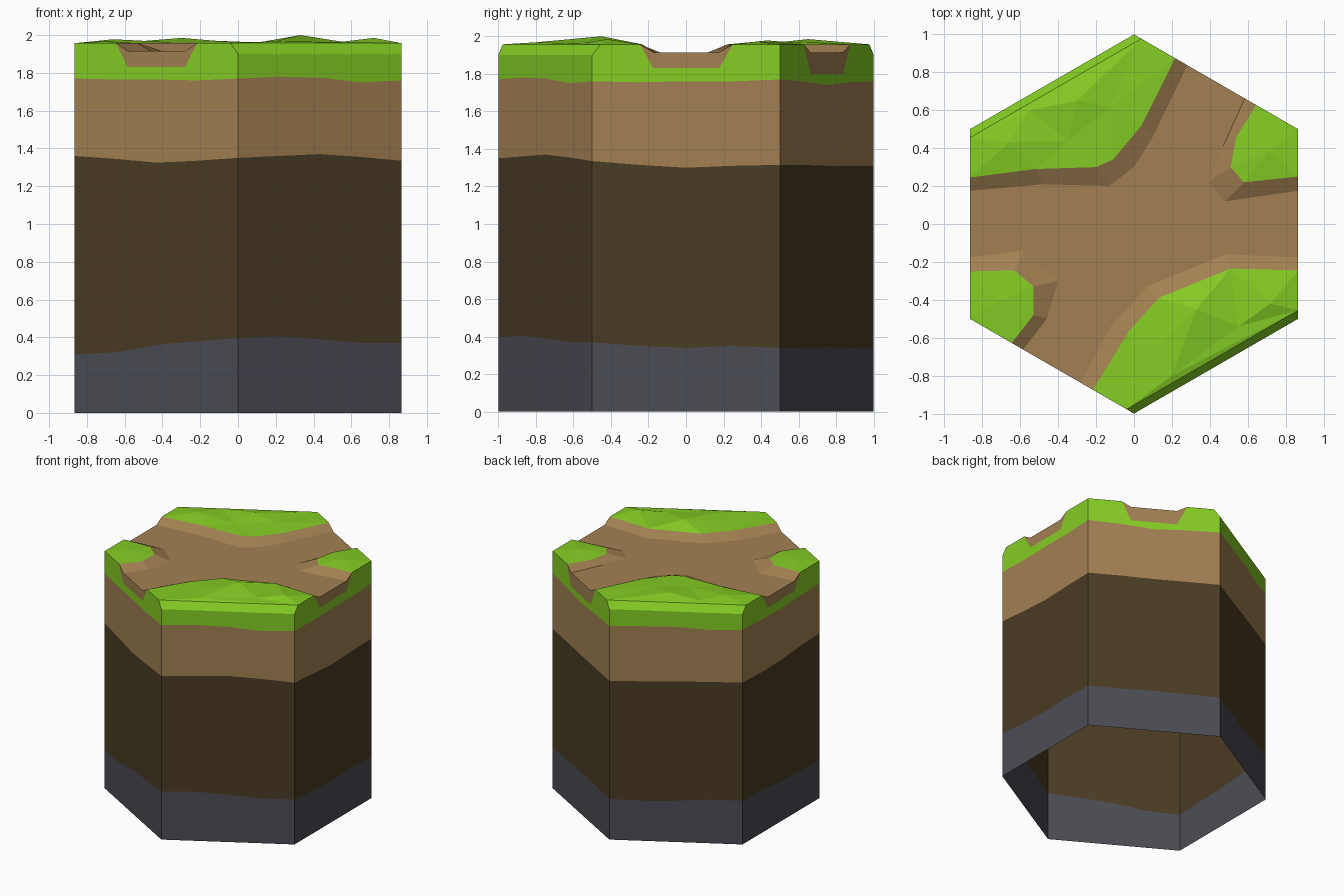
import bpy
from mathutils import Vector
from mathutils.geometry import delaunay_2d_cdt

if "Cube" in bpy.data.objects:
    bpy.data.objects.remove(bpy.data.objects["Cube"])

R = 0.8660254
CORNERS = [Vector(c) for c in ((0, -1), (R, -.5), (R, .5), (0, 1), (-R, .5), (-R, -.5))]
ROAD_Z, GRASS_Z, RIM_Z, BEV = 1.915, 1.957, 1.90, 0.045


def material(name, rgb):
    lin = [((c / 255 + .055) / 1.055) ** 2.4 for c in rgb]
    m = bpy.data.materials.new(name)
    m.diffuse_color = (*lin, 1)
    m.use_nodes = True
    m.node_tree.nodes["Principled BSDF"].inputs["Base Color"].default_value = m.diffuse_color
    return m


GRASS = material("grass green", (133, 205, 36))
DIRT = material("light brown dirt", (162, 128, 82))
SOIL = material("dark brown soil", (74, 60, 36))
STONE = material("slate stone", (75, 75, 84))


def build(name, polys, mat):
    """Object from a list of polygons, each a list of 3D points."""
    verts, faces = [], []
    for p in polys:
        faces.append(range(len(verts), len(verts) + len(p)))
        verts += [tuple(v) for v in p]
    me = bpy.data.meshes.new(name)
    me.from_pydata(verts, [], [list(f) for f in faces])
    me.materials.append(mat)
    me.update()
    ob = bpy.data.objects.new(name, me)
    bpy.context.collection.objects.link(ob)
    return ob


def on_side(s, t, z):
    p = CORNERS[s].lerp(CORNERS[(s + 1) % 6], t)
    return Vector((p.x, p.y, z))


# Wavy layer heights around the rim, four samples per side, starting at the front corner
stone_top = [.395, .405, .39, .37, .37, .35, .34, .35, .34, .34, .345, .34,
             .335, .33, .34, .36, .36, .35, .33, .32, .31, .32, .36, .38]
soil_top = [1.35, 1.36, 1.37, 1.355, 1.335, 1.315, 1.30, 1.31, 1.315, 1.315, 1.31, 1.31,
            1.31, 1.315, 1.325, 1.33, 1.335, 1.325, 1.33, 1.35, 1.36, 1.345, 1.325, 1.335]
dirt_top = [1.77, 1.78, 1.775, 1.75, 1.76, 1.755, 1.76, 1.76, 1.77, 1.76, 1.74, 1.755,
            1.76, 1.77, 1.775, 1.76, 1.77, 1.76, 1.755, 1.765, 1.77, 1.765, 1.765, 1.76]


def layer_line(s, heights):
    return [on_side(s, i / 4, heights[(s * 4 + i) % 24]) for i in range(5)]


# Side walls: stacked layers (underside stays open)
levels = [[0] * 24, stone_top, soil_top, dirt_top]
for k, (name, mat) in enumerate((("stone_layer", STONE), ("soil_layer", SOIL), ("dirt_layer", DIRT))):
    build(name, [layer_line(s, levels[k]) + layer_line(s, levels[k + 1])[::-1]
                 for s in range(6)], mat)

# Grass band on the walls, notched where a road leaves the tile
T0, T1, T2, T3 = .255, .325, .675, .75
band, notches = [], []
for s in range(6):
    if s in (0, 3):
        top = [on_side(s, 0, RIM_Z), on_side(s, 1, RIM_Z)]
    else:
        low = 1.80 if s == 2 else 1.83
        start = [(0, RIM_Z), (BEV, GRASS_Z)] if s in (1, 4) else [(0, GRASS_Z)]
        end = [(1 - BEV, GRASS_Z), (1, RIM_Z)] if s in (2, 5) else [(1, GRASS_Z)]
        cut = [(T0, GRASS_Z), (T1, low), (T2, low), (T3, GRASS_Z)]
        top = [on_side(s, t, z) for t, z in start + cut + end]
        notches.append([on_side(s, t, z) for t, z in
                        cut + [(T2, ROAD_Z), (T1, ROAD_Z)]])
    band.append(layer_line(s, dirt_top) + top[::-1])
build("grass_band", band, GRASS)
build("road_ends", notches, DIRT)

# Bevelled rims along the two sides without a road
build("grass_rims", [[on_side(s, 0, RIM_Z), on_side(s, 1, RIM_Z),
                      on_side((s + 1) % 6, BEV, GRASS_Z), on_side((s - 1) % 6, 1 - BEV, GRASS_Z)]
                     for s in (0, 3)], GRASS)

# Grass mounds: (exit side before, exit side after, grass edge, road edge, rim, peaks)
mounds = {
    "grass_front_right": (
        5, 1, [(-.03, -.57), (.13, -.39), (.51, -.235)], [(-.13, -.55), (.07, -.33), (.48, -.16)],
        [(1, BEV), (5, 1 - BEV)],
        [(.33, -.45, 2.0), (.13, -.65, 1.965), (.55, -.54, 1.965), (.72, -.42, 1.985), (.2, -.8, 1.968)]),
    "grass_back_right": (
        1, 2, [(.58, .22), (.51, .30), (.54, .46)], [(.48, .12), (.39, .22), (.47, .41)],
        [(2, 0)], [(.71, .38, 1.972)]),
    "grass_back_left": (
        2, 4, [(.04, .52), (-.11, .34), (-.2, .30), (-.52, .29)],
        [(.10, .46), (0, .30), (-.13, .20), (-.48, .21)],
        [(4, BEV), (2, 1 - BEV)],
        [(-.3, .65, 1.985), (-.35, .44, 1.962), (-.66, .43, 1.978), (-.12, .62, 1.97), (-.55, .6, 1.965)]),
    "grass_front_left": (
        4, 5, [(-.63, -.245), (-.53, -.33), (-.53, -.48)], [(-.58, -.14), (-.40, -.30), (-.46, -.50)],
        [(5, 0)], [(-.7, -.4, 1.968)]),
}
floor, slopes = [], []
for name, (a, b, edge, foot, rim, peaks) in mounds.items():
    upper = [on_side(a, T3, GRASS_Z)] + [Vector((*p, GRASS_Z)) for p in edge] + [on_side(b, T0, GRASS_Z)]
    lower = [on_side(a, T2, ROAD_Z)] + [Vector((*p, ROAD_Z)) for p in foot] + [on_side(b, T1, ROAD_Z)]
    # road banks
    slopes += [[lower[i], lower[i + 1], upper[i + 1], upper[i]][::-1] for i in range(len(upper) - 1)]
    floor.append(lower)
    # faceted grass surface over outline and peaks
    outline = upper + [on_side(s, t, GRASS_Z) for s, t in rim]
    pts = outline + [Vector(p) for p in peaks]
    n = len(outline)
    vs, _, tris, orig, _, _ = delaunay_2d_cdt(
        [p.xy for p in pts], [], [list(range(n))[::-1]], 1, 1e-5)
    zs = [pts[o[0]].z if o else GRASS_Z for o in orig]
    polys = []
    for f in tris:
        p = [Vector((vs[i].x, vs[i].y, zs[i])) for i in f]
        if (p[1] - p[0]).cross(p[2] - p[0]).z < 0:
            p.reverse()
        polys.append(p)
    build(name, polys, GRASS)

# Crossing dirt roads: flat floor joining the bank feet, plus the banks
order = [floor[0], floor[1], floor[2], floor[3]]
build("road_floor", [[p for line in order for p in line]], DIRT)
for p in slopes:
    if (p[1] - p[0]).cross(p[2] - p[0]).z < 0:
        p.reverse()
build("road_banks", slopes, DIRT)
